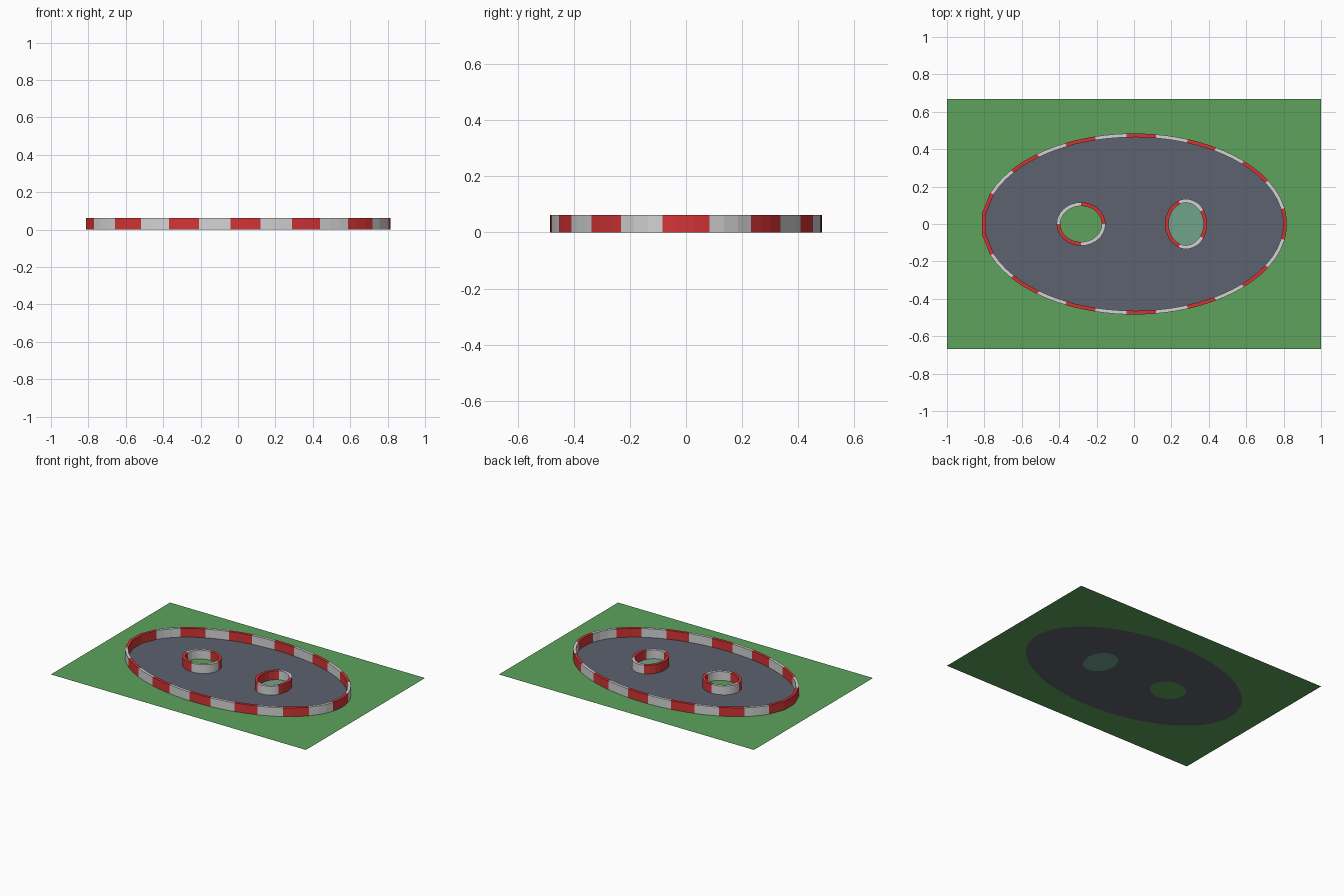
import bpy, bmesh
from math import radians, sin, cos
from mathutils import Vector

if "Cube" in bpy.data.objects:
    bpy.data.objects.remove(bpy.data.objects["Cube"])

HEIGHT, HALF_W = 0.062, 0.010


def material(name, srgb):
    m = bpy.data.materials.new(name)
    lin = [((c / 255 + 0.055) / 1.055) ** 2.4 for c in srgb]
    m.diffuse_color = (*lin, 1)
    m.use_nodes = True
    m.node_tree.nodes["Principled BSDF"].inputs["Base Color"].default_value = m.diffuse_color
    return m


GRASS = material("grass green", (93, 162, 93))
ASPHALT = material("asphalt grey", (93, 98, 110))
POND = material("pond teal", (112, 164, 138))
RED = material("barrier red", (212, 52, 54))
WHITE = material("barrier white", (212, 212, 212))


def finish(bm, name, mats):
    me = bpy.data.meshes.new(name)
    bm.to_mesh(me)
    bm.free()
    for m in mats:
        me.materials.append(m)
    ob = bpy.data.objects.new(name, me)
    bpy.context.collection.objects.link(ob)
    return ob


def subdivide(bounds, n):
    """Angles in degrees, n steps per block, with the block number."""
    out = []
    for k, a in enumerate(bounds):
        b = bounds[k + 1] if k + 1 < len(bounds) else bounds[0] + 360
        out += [(a + (b - a) * i / n, k) for i in range(n)]
    return out


def ellipse(steps, cx, rx, ry, offset=0.0):
    return [(cx + (rx + offset) * cos(radians(a)),
             (ry + offset) * sin(radians(a))) for a, _ in steps]


def sheet(name, mat, *loops):
    """Flat ground piece; later loops are holes."""
    bm = bmesh.new()
    edges = []
    for loop in loops:
        vs = [bm.verts.new((x, y, 0)) for x, y in loop]
        edges += [bm.edges.new((v, vs[(i + 1) % len(vs)])) for i, v in enumerate(vs)]
    bmesh.ops.triangle_fill(bm, use_beauty=True, edges=edges, normal=Vector((0, 0, 1)))
    for f in bm.faces:
        f.normal_update()
        if f.normal.z < 0:
            f.normal_flip()
    return finish(bm, name, [mat])


def barrier(name, steps, dims, first_red):
    """Striped upright ring; colour alternates block by block."""
    bm = bmesh.new()
    rings = []
    for off, z in ((HALF_W, 0), (HALF_W, HEIGHT), (-HALF_W, HEIGHT), (-HALF_W, 0)):
        rings.append([bm.verts.new((x, y, z)) for x, y in ellipse(steps, *dims, off)])
    n = len(steps)
    for lo, hi in zip(rings, rings[1:]):
        for i in range(n):
            j = (i + 1) % n
            f = bm.faces.new((lo[i], lo[j], hi[j], hi[i]))
            f.material_index = (steps[i][1] + (0 if first_red else 1)) % 2
    return finish(bm, name, [RED, WHITE])


# Block boundaries, upper half mirrored to the lower half
half = [10, 28.6, 44, 57.5, 69.3, 81.6, 92.8, 104.8, 116.8, 129.4, 143.6, 160]
outer_steps = subdivide(half + [360 - a for a in reversed(half)], 3)
left_steps = subdivide([0, 90, 180, 270], 8)
right_steps = subdivide([35, 110, 250, 325], 8)

outer = (0.0, 0.808, 0.474)
left = (-0.283, 0.121, 0.106)
right = (0.278, 0.103, 0.124)

# Striped barriers
barrier("outer_barrier", outer_steps, outer, False)
barrier("left_island_barrier", left_steps, left, True)
barrier("right_island_barrier", right_steps, right, False)

# Ground pieces meeting under the barriers
o = ellipse(outer_steps, *outer)
l = ellipse(left_steps, *left)
r = ellipse(right_steps, *right)
sheet("lawn", GRASS, [(-1, -0.667), (1, -0.667), (1, 0.667), (-1, 0.667)], o)
sheet("track", ASPHALT, o, l, r)
sheet("left_island_grass", GRASS, l)
sheet("right_island_pond", POND, r)
